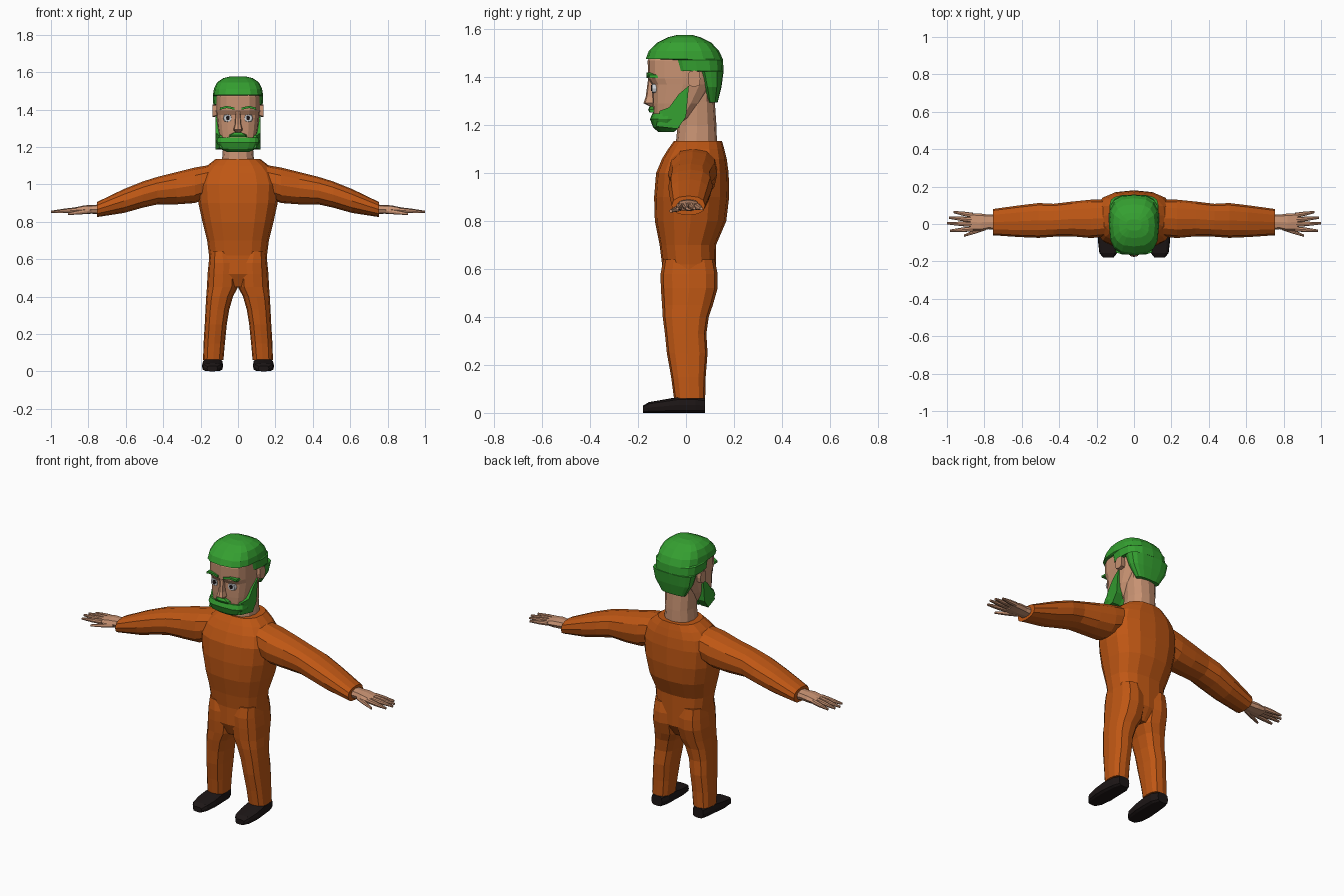
import bpy, bmesh
from math import sin, cos, tau, copysign


def material(name, rgb):
    m = bpy.data.materials.new(name)
    m.diffuse_color = (*rgb, 1)
    return m


ORANGE = material("orange_cloth", (0.52, 0.095, 0.007))
SKIN = material("skin", (0.58, 0.29, 0.17))
GREEN = material("green_hair", (0.035, 0.35, 0.03))
DARK = material("dark_leather", (0.012, 0.008, 0.008))
WHITE = material("eye_white", (0.6, 0.62, 0.65))


def solid(name, rings, mat, s=1):
    """Skin a stack of equal-length point rings; s=-1 mirrors in x."""
    bm = bmesh.new()
    vs = [[bm.verts.new((s * p[0], p[1], p[2])) for p in r] for r in rings]
    n = len(vs[0])
    for a, b in zip(vs, vs[1:]):
        for i in range(n):
            j = (i + 1) % n
            bm.faces.new((a[i], a[j], b[j], b[i]))
    bm.faces.new(vs[0])
    bm.faces.new(vs[-1])
    bmesh.ops.recalc_face_normals(bm, faces=bm.faces[:])
    me = bpy.data.meshes.new(name)
    bm.to_mesh(me)
    bm.free()
    me.materials.append(mat)
    ob = bpy.data.objects.new(name, me)
    bpy.context.collection.objects.link(ob)
    return ob


def loft(name, axis, rows, mat, n=12, e=0.8, s=1):
    """Rows are (position on axis, u0, u1, v0, v1): bounds of a rounded section."""
    def power(c):
        return 0.0 if abs(c) < 1e-6 else copysign(abs(c) ** e, c)
    rings = []
    for p, u0, u1, v0, v1 in rows:
        ring = []
        for i in range(n):
            t = tau * i / n
            u = (u0 + u1) / 2 + (u1 - u0) / 2 * power(cos(t))
            v = (v0 + v1) / 2 + (v1 - v0) / 2 * power(sin(t))
            ring.append({'x': (p, u, v), 'y': (u, p, v), 'z': (u, v, p)}[axis])
        rings.append(ring)
    return solid(name, rings, mat, s)


def sym(rows):
    """Rows (z, half width, front, back) centred on x = 0."""
    return [(z, -w, w, f, b) for z, w, f, b in rows]


# Jumpsuit torso
loft("torso", 'z', sym([
    (0.45, .13, -.07, .08), (0.52, .155, -.103, .125), (0.62, .155, -.10, .125),
    (0.70, .165, -.11, .125), (0.80, .19, -.13, .168), (0.90, .212, -.133, .18),
    (1.00, .22, -.125, .178), (1.06, .20, -.10, .17), (1.10, .165, -.075, .16),
    (1.135, .12, -.05, .15)]), ORANGE, 16)

# Neck and head
loft("neck", 'z', sym([(1.10, .088, -.045, .13), (1.2, .08, -.035, .127),
                       (1.30, .085, -.03, .12), (1.38, .09, -.03, .12)]), SKIN, 12, .85)
loft("head", 'z', sym([
    (1.20, .06, -.12, -.03), (1.23, .095, -.135, .02), (1.29, .107, -.14, .07),
    (1.37, .115, -.143, .12), (1.395, .117, -.158, .13), (1.47, .117, -.16, .13),
    (1.53, .09, -.12, .09)]), SKIN, 16, .68)

# Hair: nape, sides above the ears, crown
loft("hair", 'z', sym([
    (1.295, .075, .09, .132), (1.36, .115, .07, .148), (1.425, .13, .05, .157),
    (1.426, .132, -.065, .157), (1.472, .134, -.075, .154), (1.477, .134, -.168, .153),
    (1.51, .129, -.155, .138), (1.545, .112, -.12, .105), (1.567, .08, -.075, .06),
    (1.577, .04, -.035, .025)]), GREEN, 16, .72)

# Beard and moustache
loft("chin_beard", 'z', sym([(1.172, .055, -.115, -.05), (1.19, .098, -.137, -.03),
                             (1.225, .115, -.15, -.005), (1.25, .112, -.14, .0)]),
     GREEN, 16, .65)
loft("moustache", 'z', sym([(1.253, .05, -.152, -.11), (1.265, .045, -.158, -.11),
                            (1.278, .02, -.152, -.11)]), GREEN, 8, .5)

# Nose
loft("nose", 'z', sym([(1.278, .016, -.15, -.11), (1.292, .025, -.177, -.11),
                       (1.32, .017, -.168, -.11), (1.395, .012, -.158, -.11)]),
     SKIN, 8, .6)

for s, side in ((1, "left"), (-1, "right")):
    # Sideburn joining hair and beard
    profile = [(.012, 1.365), (.0, 1.235), (-.035, 1.185), (-.125, 1.195),
               (-.11, 1.26), (-.07, 1.275), (-.03, 1.33)]
    solid(side + "_sideburn", [[(.07, y, z) for y, z in profile],
                               [(.12 if y > -.1 else .10, y, z) for y, z in profile]],
          GREEN, s)
    # Ear
    loft(side + "_ear", 'x', [(.09, .01, .055, 1.365, 1.425),
                              (.136, .008, .06, 1.36, 1.428)], SKIN, 8, .5, s)
    # Eyebrow
    brow = [(.018, 1.398), (.06, 1.408), (.098, 1.398), (.096, 1.41),
            (.06, 1.42), (.018, 1.41)]
    solid(side + "_eyebrow", [[(x, y - (.012 if x < .08 else 0), z) for x, z in brow]
                              for y in (-.152, -.10)], GREEN, s)
    # Eye and pupil
    loft(side + "_eye", 'y', [(-.142, .035, .077, 1.335, 1.373),
                              (-.10, .03, .082, 1.33, 1.378)], WHITE, 8, .7, s)
    loft(side + "_pupil", 'y', [(-.145, .044, .064, 1.342, 1.368),
                                (-.12, .044, .064, 1.342, 1.368)], DARK, 8, .9, s)

    # Sleeve, with a slight elbow swell
    loft(side + "_sleeve", 'x', [
        (.08, -.06, .13, .96, 1.115), (.23, -.075, .13, .90, 1.09),
        (.33, -.066, .12, .893, 1.065), (.43, -.068, .108, .893, 1.04),
        (.51, -.074, .112, .875, 1.015), (.61, -.07, .10, .847, .975),
        (.755, -.06, .08, .825, .905)], ORANGE, 12, .85, s)

    # Trouser leg
    loft(side + "_trouser_leg", 'z', [
        (.06, .078, .187, -.05, .08), (.15, .07, .184, -.062, .082),
        (.25, .06, .178, -.08, .09), (.33, .047, .174, -.088, .085),
        (.40, .027, .17, -.097, .095), (.45, .0, .166, -.10, .112),
        (.52, -.005, .163, -.105, .132), (.58, .0, .157, -.106, .132),
        (.64, .02, .15, -.095, .12)], ORANGE, 12, .75, s)

    # Shoe
    loft(side + "_shoe", 'y', [
        (-.18, .11, .165, 0, .03), (-.155, .09, .185, 0, .045),
        (-.09, .08, .193, 0, .056), (-.03, .08, .19, 0, .067),
        (.04, .082, .182, 0, .067), (.08, .10, .168, 0, .06)], DARK, 12, .55, s)

    # Palm
    loft(side + "_palm", 'x', [
        (.73, -.03, .052, .84, .893), (.78, -.028, .05, .843, .889),
        (.82, -.038, .056, .842, .888), (.875, -.038, .058, .845, .876)],
        SKIN, 8, .7, s)
    # Fingers and thumb: base and tip as (x, y, z)
    digits = {"little": ((.86, .046, .862), (.965, .064, .852)),
              "ring": ((.86, .022, .864), (.99, .034, .853)),
              "middle": ((.86, -.002, .864), (1.0, .004, .853)),
              "index": ((.86, -.026, .862), (.985, -.036, .852)),
              "thumb": ((.79, -.018, .858), (.91, -.063, .842))}
    for digit, (a, b) in digits.items():
        mid = [.55 * p + .45 * q for p, q in zip(a, b)]
        loft(f"{side}_{digit}_finger", 'x',
             [(x, y - r, y + r, z - r, z + r)
              for (x, y, z), r in ((a, .014), (mid, .012), (b, .006))],
             SKIN, 8, .8, s)
